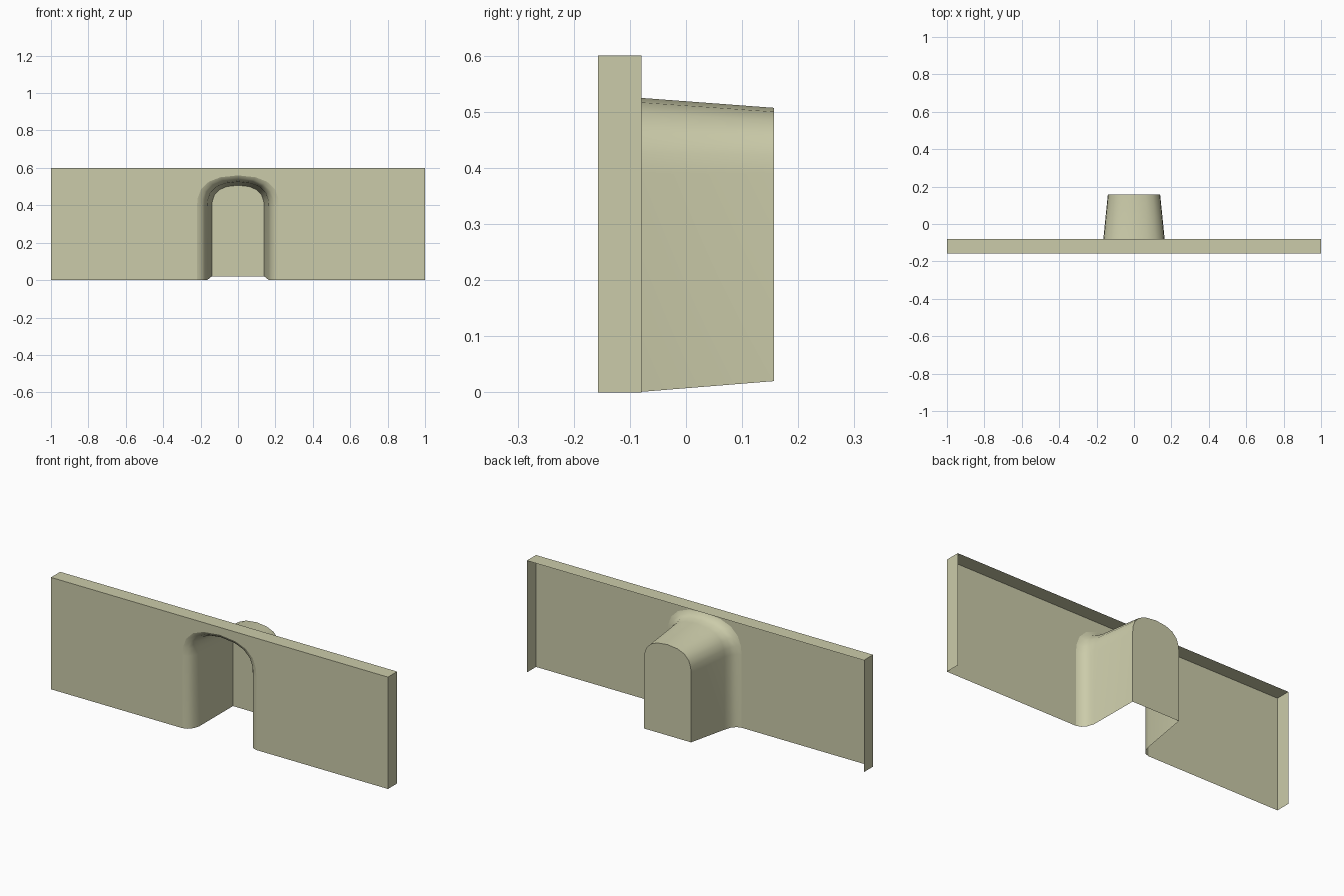
import bpy
import math

cube = bpy.data.objects.get("Cube")
if cube:
    bpy.data.objects.remove(cube, do_unlink=True)

stone = bpy.data.materials.new("pale_khaki")
stone.use_nodes = True
color = (0.60, 0.60, 0.40, 1)
stone.diffuse_color = color
stone.node_tree.nodes["Principled BSDF"].inputs["Base Color"].default_value = color

FRONT, REAR, BACK = -0.157, -0.079, 0.157
HEIGHT, SPRING = 0.6, 0.39
# Half arch: width and rise as fractions, from the spring line to the crown
ARCH = [(1, 0), (0.98, 0.28), (0.90, 0.56), (0.71, 0.80), (0.43, 0.94), (0, 1)]


def ring(width, top, bottom, y):
    """Half outline of the opening, from the foot up to the crown."""
    pts = [(width, y, bottom)]
    return pts + [(width * u, y, SPRING + (top - SPRING) * v) for u, v in ARCH]


def make_part(name, verts, faces, smooth=False):
    """Build the left half of a part and mirror it across x."""
    mesh = bpy.data.meshes.new(name)
    mesh.from_pydata(verts, [], faces)
    mesh.materials.append(stone)
    obj = bpy.data.objects.new(name, mesh)
    bpy.context.collection.objects.link(obj)
    bpy.ops.object.select_all(action="DESELECT")
    obj.select_set(True)
    bpy.context.view_layer.objects.active = obj
    mirror = obj.modifiers.new("mirror", "MIRROR")
    mirror.use_clip = True
    bpy.ops.object.modifier_apply(modifier=mirror.name)
    if smooth:
        bpy.ops.object.shade_smooth_by_angle(angle=math.radians(50))
    return obj


# Rounded lip turning from the wall into the tapered recess
rings = []
for step in range(4):
    a = math.radians(80) * step / 3
    across, deep = math.sin(a), 1 - math.cos(a)
    rings.append(ring(0.22 - 0.056 * across, 0.56 - 0.035 * across,
                      0, FRONT + 0.08 * deep))
rings.append(ring(0.14, 0.507, 0.02, BACK))

count = len(rings[0])
verts = [p for r in rings for p in r]
faces = []
for j in range(len(rings) - 1):
    for i in range(count - 1):
        f, b = j * count + i, (j + 1) * count + i
        faces.append((f, f + 1, b + 1, b))
make_part("recess_surround", verts, faces, smooth=True)

# Wall closing the back of the recess
wall = [(0, BACK, 0.02)] + rings[-1]
make_part("recess_back", wall, [range(len(wall))])

# Front wall sheet around the opening
sheet = [(1, FRONT, 0), (1, FRONT, HEIGHT), (0, FRONT, HEIGHT)] + rings[0][::-1]
make_part("front_wall", sheet, [range(len(sheet))])

# Top and end returns behind the sheet
edge = [(1, 0), (1, HEIGHT), (0, HEIGHT)]
verts = [(x, y, z) for y in (FRONT, REAR) for x, z in edge]
make_part("wall_returns", verts, [(0, 3, 4, 1), (1, 4, 5, 2)])
